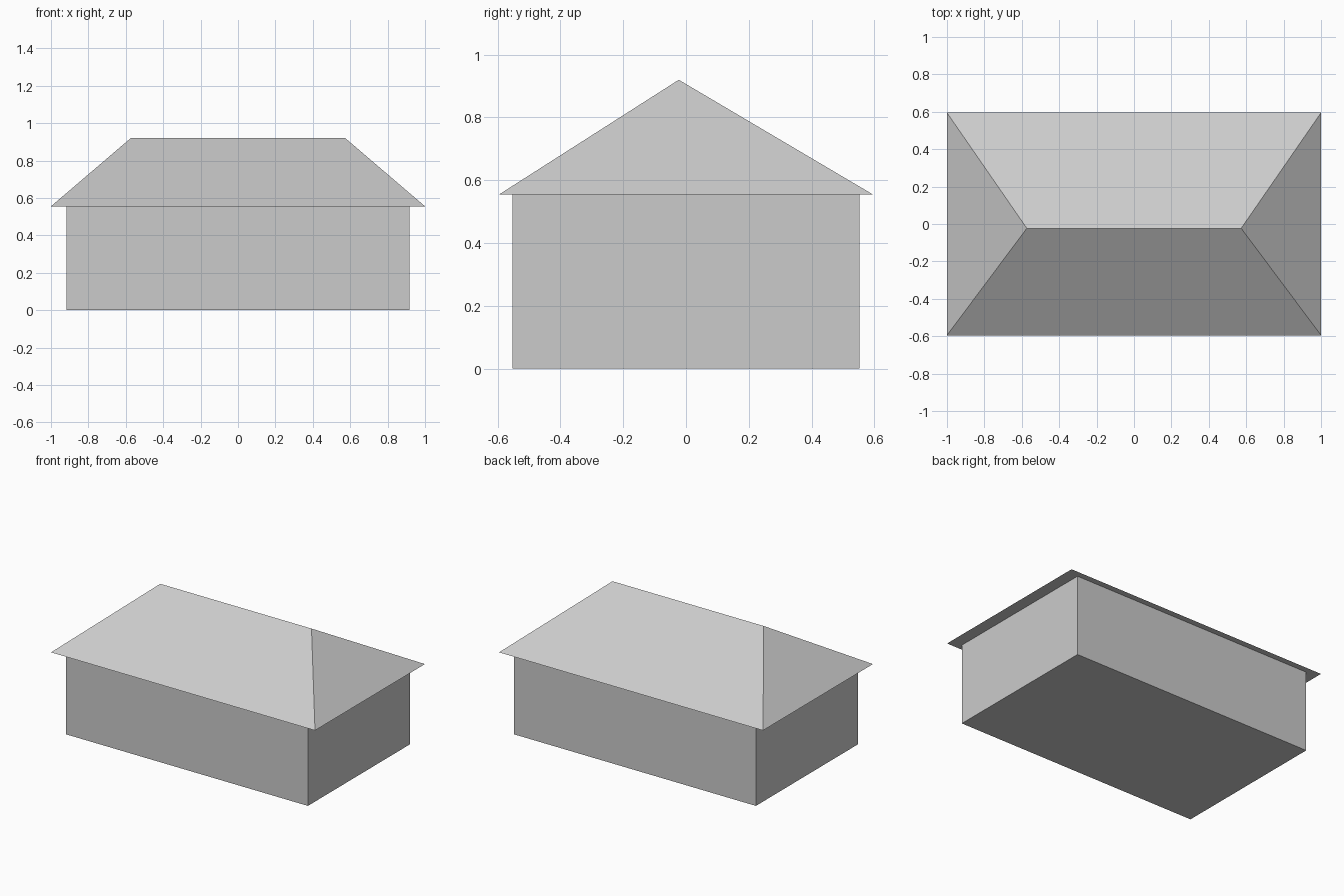
import bpy
import bmesh

cube = bpy.data.objects.get("Cube")
if cube:
    bpy.data.objects.remove(cube, do_unlink=True)

EAVES, RIDGE = 0.555, 0.92

grey = bpy.data.materials.new("plain_grey")
grey.use_nodes = True
colour = (0.6, 0.6, 0.6, 1)
grey.diffuse_color = colour
grey.node_tree.nodes["Principled BSDF"].inputs["Base Color"].default_value = colour


def box(name, half_x, half_y, z0, z1, top_x=None, top_y=None, top_shift=0.0):
    """Box whose top can be narrowed and shifted in y; a zero top_y makes a ridge."""
    top_x = half_x if top_x is None else top_x
    top_y = half_y if top_y is None else top_y
    bm = bmesh.new()
    bmesh.ops.create_cube(bm, size=2)
    for v in bm.verts:
        if v.co.z > 0:
            v.co = (v.co.x * top_x, v.co.y * top_y + top_shift, z1)
        else:
            v.co = (v.co.x * half_x, v.co.y * half_y, z0)
    bmesh.ops.remove_doubles(bm, verts=bm.verts, dist=0.0001)
    bmesh.ops.recalc_face_normals(bm, faces=bm.faces)
    mesh = bpy.data.meshes.new(name)
    bm.to_mesh(mesh)
    bm.free()
    mesh.materials.append(grey)
    obj = bpy.data.objects.new(name, mesh)
    bpy.context.collection.objects.link(obj)
    return obj


# Walls with a closed floor
box("walls", 0.917, 0.553, 0, EAVES)

# Hipped roof with overhanging eaves and a ridge slightly forward of centre
box("hipped_roof", 1.0, 0.595, EAVES, RIDGE, top_x=0.573, top_y=0, top_shift=-0.023)
